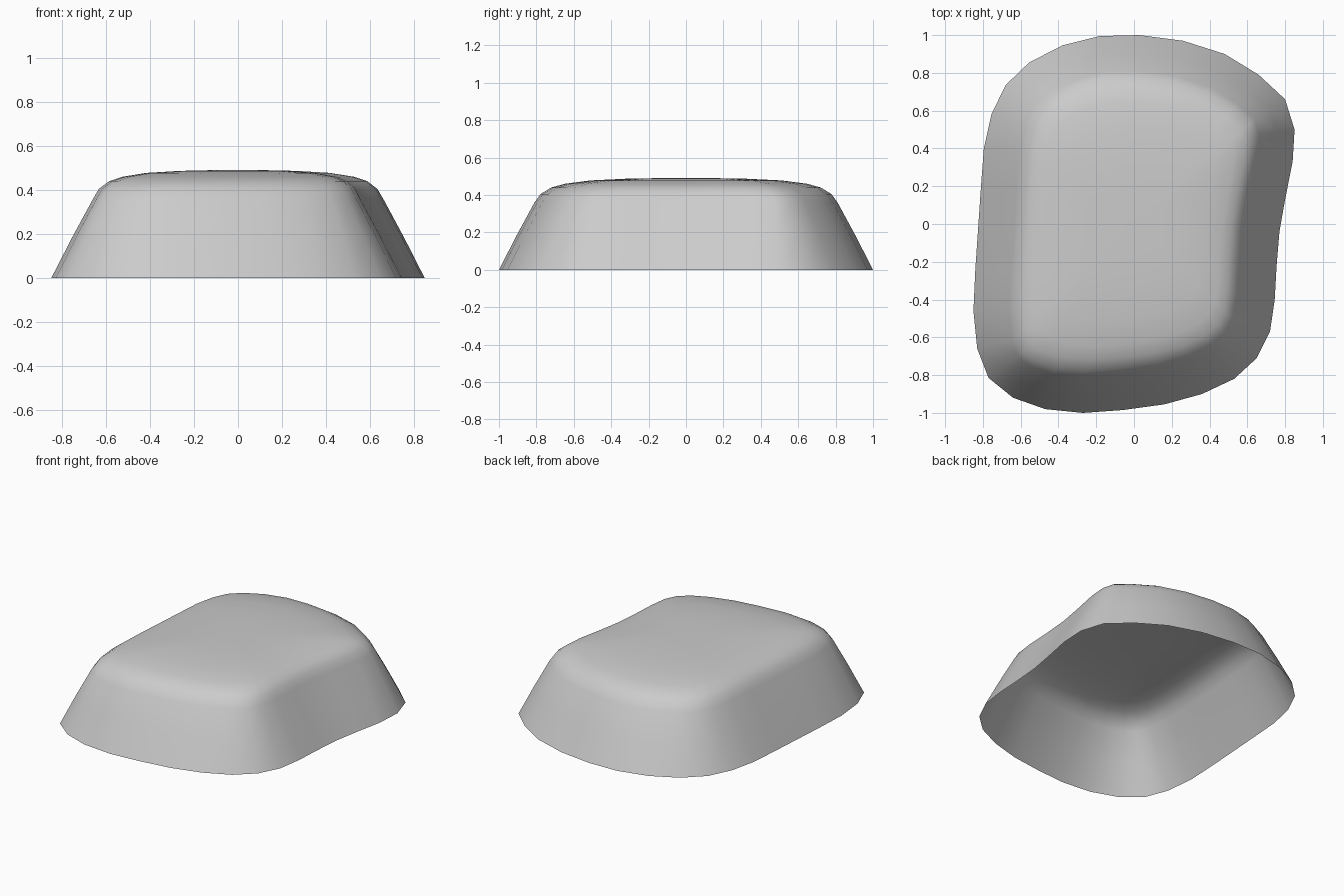
import bpy, bmesh
from mathutils import Vector

if "Cube" in bpy.data.objects:
    bpy.data.objects.remove(bpy.data.objects["Cube"])

# Footprint outline (clockwise seen from above)
outline = [Vector(p) for p in [
    (0.03, 1.0), (0.26, 0.97), (0.48, 0.90), (0.66, 0.79), (0.80, 0.66),
    (0.85, 0.50), (0.84, 0.33), (0.80, 0.13), (0.77, -0.04), (0.755, -0.22),
    (0.745, -0.40), (0.72, -0.57), (0.65, -0.71), (0.53, -0.82), (0.36, -0.90),
    (0.16, -0.955), (-0.06, -0.985), (-0.27, -1.0), (-0.47, -0.98), (-0.64, -0.92),
    (-0.77, -0.815), (-0.83, -0.66), (-0.85, -0.46), (-0.84, -0.24), (-0.825, -0.02),
    (-0.81, 0.20), (-0.795, 0.40), (-0.755, 0.58), (-0.68, 0.735), (-0.555, 0.855),
    (-0.38, 0.945), (-0.18, 0.995)]]
n = len(outline)


def inset(pts, d):
    """Move every point inward along the outline normal."""
    result = []
    for i, p in enumerate(pts):
        t = (pts[(i + 1) % n] - pts[i - 1]).normalized()
        result.append(p + Vector((t.y, -t.x)) * d)
    return result


# Sloping wall: constant inset; rounded shoulder and top: shrinking rings
shoulder = inset(outline, 0.19)
rings = [(outline, 0.0), (inset(outline, 0.095), 0.185), (shoulder, 0.36)]
for s, z in [(0.96, 0.405), (0.89, 0.44), (0.80, 0.46), (0.63, 0.478),
             (0.40, 0.487), (0.20, 0.49)]:
    rings.append(([p * s for p in shoulder], z))

# Open-bottomed shell
bm = bmesh.new()
loops = [[bm.verts.new((p.x, p.y, z)) for p in pts] for pts, z in rings]
for a, b in zip(loops, loops[1:]):
    for i in range(n):
        j = (i + 1) % n
        bm.faces.new((a[j], a[i], b[i], b[j]))
centre = bm.verts.new((0, 0, 0.49))
for i in range(n):
    bm.faces.new((loops[-1][(i + 1) % n], loops[-1][i], centre))
for f in bm.faces:
    f.smooth = True
mesh = bpy.data.meshes.new("rounded_shell")
bm.to_mesh(mesh)
bm.free()
shell = bpy.data.objects.new("rounded_shell", mesh)
bpy.context.collection.objects.link(shell)
